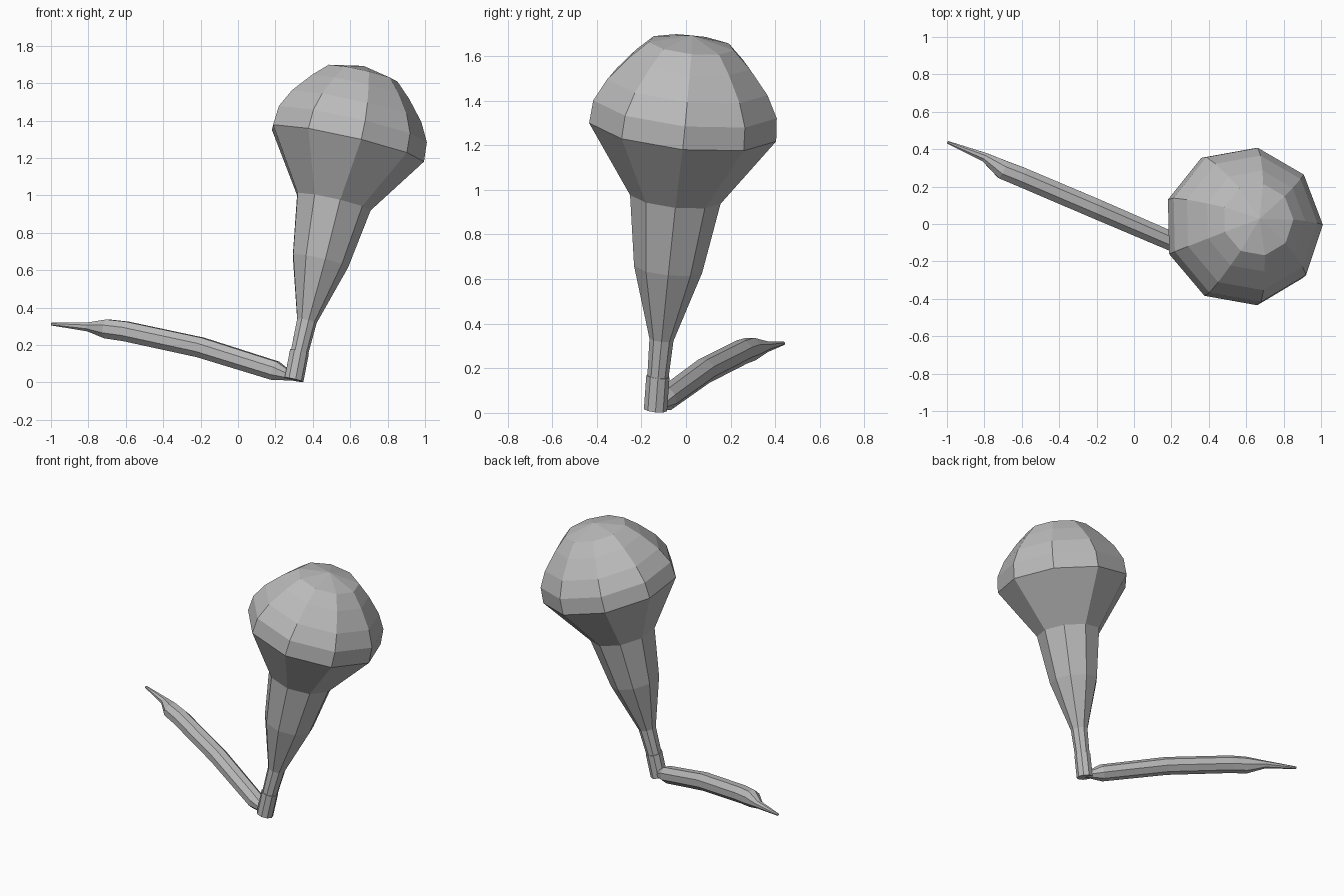
import bpy, bmesh, math
from mathutils import Vector

cube = bpy.data.objects.get("Cube")
if cube:
    bpy.data.objects.remove(cube, do_unlink=True)

grey = bpy.data.materials.new("plain_grey")
grey.use_nodes = True
COLOUR = (0.5, 0.5, 0.5, 1)
grey.diffuse_color = COLOUR
grey.node_tree.nodes["Principled BSDF"].inputs["Base Color"].default_value = COLOUR


def loft(name, rings, sides, axis=None, apex=None, turn=0.0):
    """Skin round rings (centre, radius); the axis defaults to the path's own direction."""
    bm = bmesh.new()
    centres = [Vector(c) for c, r in rings]
    loops = []
    for i, (c, r) in enumerate(rings):
        n = axis or centres[min(i + 1, len(rings) - 1)] - centres[max(i - 1, 0)]
        n = n.normalized()
        # u stays in the plane of the x axis, or level for a lying path
        u = Vector((0, 1, 0)).cross(n) if axis else n.cross(Vector((0, 0, 1)))
        u.normalize()
        v = n.cross(u)
        angles = [turn + math.tau * k / sides for k in range(sides)]
        loops.append([bm.verts.new(centres[i] + r * (math.cos(a) * u + math.sin(a) * v))
                      for a in angles])
    for a, b in zip(loops, loops[1:]):
        for k in range(sides):
            j = (k + 1) % sides
            bm.faces.new((a[k], a[j], b[j], b[k]))
    bm.faces.new(loops[0])
    if apex is None:
        bm.faces.new(loops[-1])
    else:
        tip = bm.verts.new(apex)
        for k in range(sides):
            bm.faces.new((loops[-1][k], loops[-1][(k + 1) % sides], tip))
    bmesh.ops.recalc_face_normals(bm, faces=bm.faces)
    mesh = bpy.data.meshes.new(name)
    bm.to_mesh(mesh)
    bm.free()
    mesh.materials.append(grey)
    obj = bpy.data.objects.new(name, mesh)
    bpy.context.collection.objects.link(obj)
    return obj


# Leaning axis shared by the stem and the bulb
lean = Vector((0.22, 0.1, 0.97)).normalized()
SIDES = 9

# Flaring neck and domed bulb
bulb_centre = Vector((0.577, -0.015, 1.275))
neck = [((0.325, -0.127, 0.15), 0.048), ((0.367, -0.11, 0.33), 0.055),
        ((0.437, -0.08, 0.65), 0.156), ((0.507, -0.048, 0.965), 0.207)]
dome = [(0, 0.428), (0.105, 0.42), (0.205, 0.367), (0.312, 0.276), (0.388, 0.195)]
loft("bulb", neck + [(bulb_centre + lean * h, r) for h, r in dome], SIDES,
     axis=lean, apex=bulb_centre + lean * 0.43)

# Slightly wider stem base
loft("stem_base", [((0.298, -0.137, 0.014), 0.053), ((0.327, -0.126, 0.165), 0.053)],
     SIDES, axis=lean)

# Long side shoot tapering to a point
shoot = [((0.3, -0.125, 0.026), 0.018), ((0.2, -0.092, 0.062), 0.055),
         ((-0.2, 0.08, 0.187), 0.058), ((-0.6, 0.25, 0.273), 0.057),
         ((-0.7, 0.29, 0.286), 0.055), ((-0.8, 0.358, 0.297), 0.026),
         ((-0.997, 0.437, 0.312), 0.008)]
loft("side_shoot", shoot, 8, turn=math.pi / 8)
